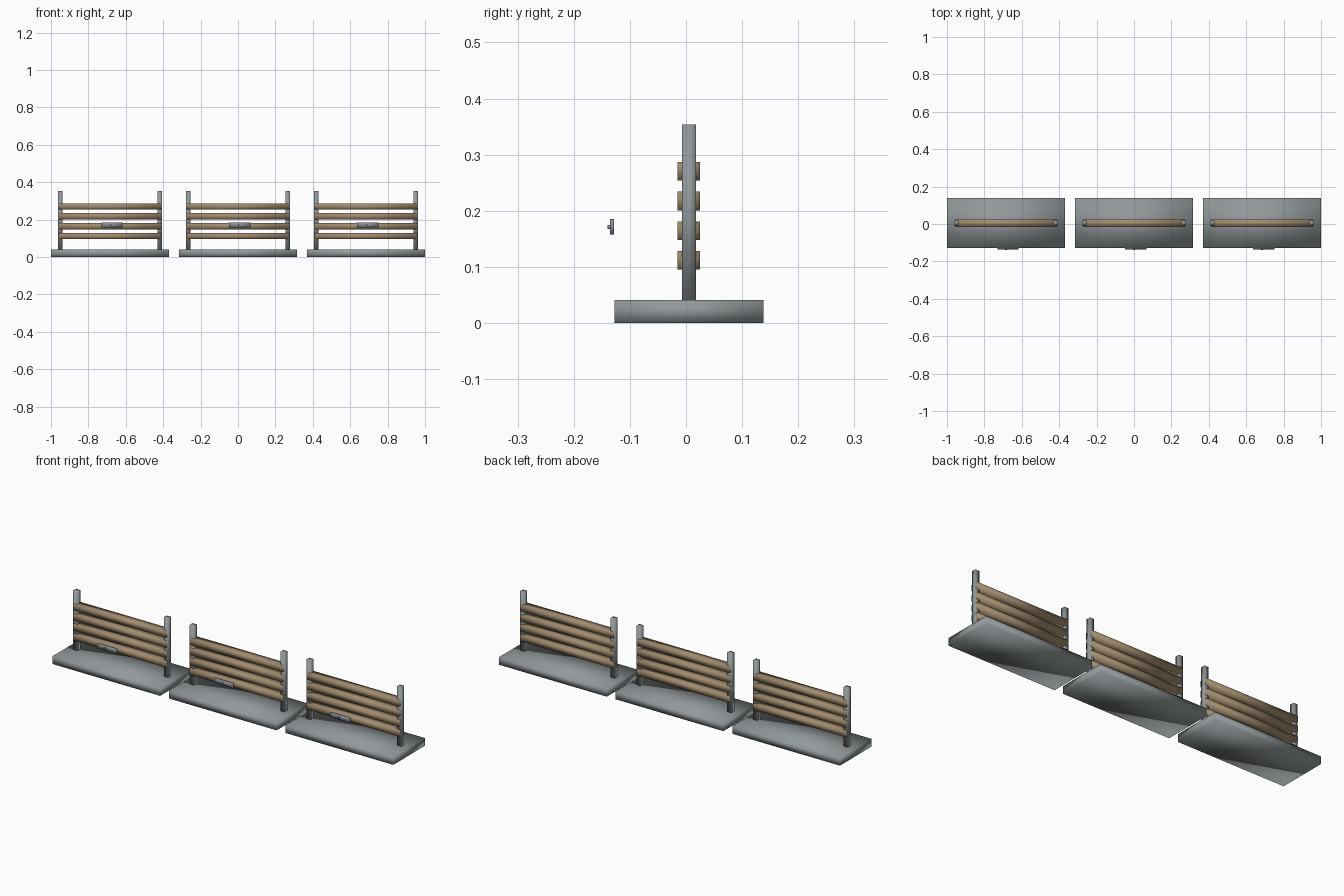
import bpy
import bmesh
from mathutils import Matrix, Vector

if "Cube" in bpy.data.objects:
    bpy.data.objects.remove(bpy.data.objects["Cube"], do_unlink=True)


def make_material(name, color):
    mat = bpy.data.materials.new(name)
    mat.use_nodes = True
    mat.diffuse_color = (*color, 1)
    mat.node_tree.nodes["Principled BSDF"].inputs["Base Color"].default_value = (*color, 1)
    return mat


stone = make_material("grey metal", (0.29, 0.32, 0.33))
wood = make_material("tan wood", (0.36, 0.26, 0.155))
steel = make_material("blue grey plate", (0.25, 0.28, 0.32))


def box(name, low, high, mat):
    """Softly shaded box between two opposite corners."""
    low, high = Vector(low), Vector(high)
    bm = bmesh.new()
    bmesh.ops.create_cube(bm, size=1)
    bmesh.ops.transform(bm, matrix=Matrix.Diagonal((*(high - low), 1)), verts=bm.verts)
    for face in bm.faces:
        face.smooth = True
    mesh = bpy.data.meshes.new(name)
    bm.to_mesh(mesh)
    bm.free()
    mesh.materials.append(mat)
    obj = bpy.data.objects.new(name, mesh)
    obj.location = (low + high) / 2
    bpy.context.collection.objects.link(obj)


# Three identical fence sections in a row
for section, x in (("right", -0.684), ("middle", 0), ("left", 0.684)):
    box(f"{section}_base", (x - 0.316, -0.127, 0), (x + 0.316, 0.138, 0.041), stone)

    # Upright posts
    for side, label in ((-1, "right"), (1, "left")):
        px = x + side * 0.266
        box(f"{section}_{label}_post", (px - 0.0125, -0.007, 0.03),
            (px + 0.0125, 0.018, 0.354), stone)

    # Horizontal slats
    for i in range(4):
        z = 0.095 + i * 0.053
        box(f"{section}_slat_{i + 1}", (x - 0.273, -0.015, z),
            (x + 0.273, 0.025, z + 0.033), wood)

    # Plate and small knob in front of the slats
    box(f"{section}_plate", (x - 0.047, -0.135, 0.158), (x + 0.066, -0.128, 0.185), steel)
    box(f"{section}_knob", (x - 0.006, -0.14, 0.168), (x + 0.006, -0.134, 0.175), steel)
